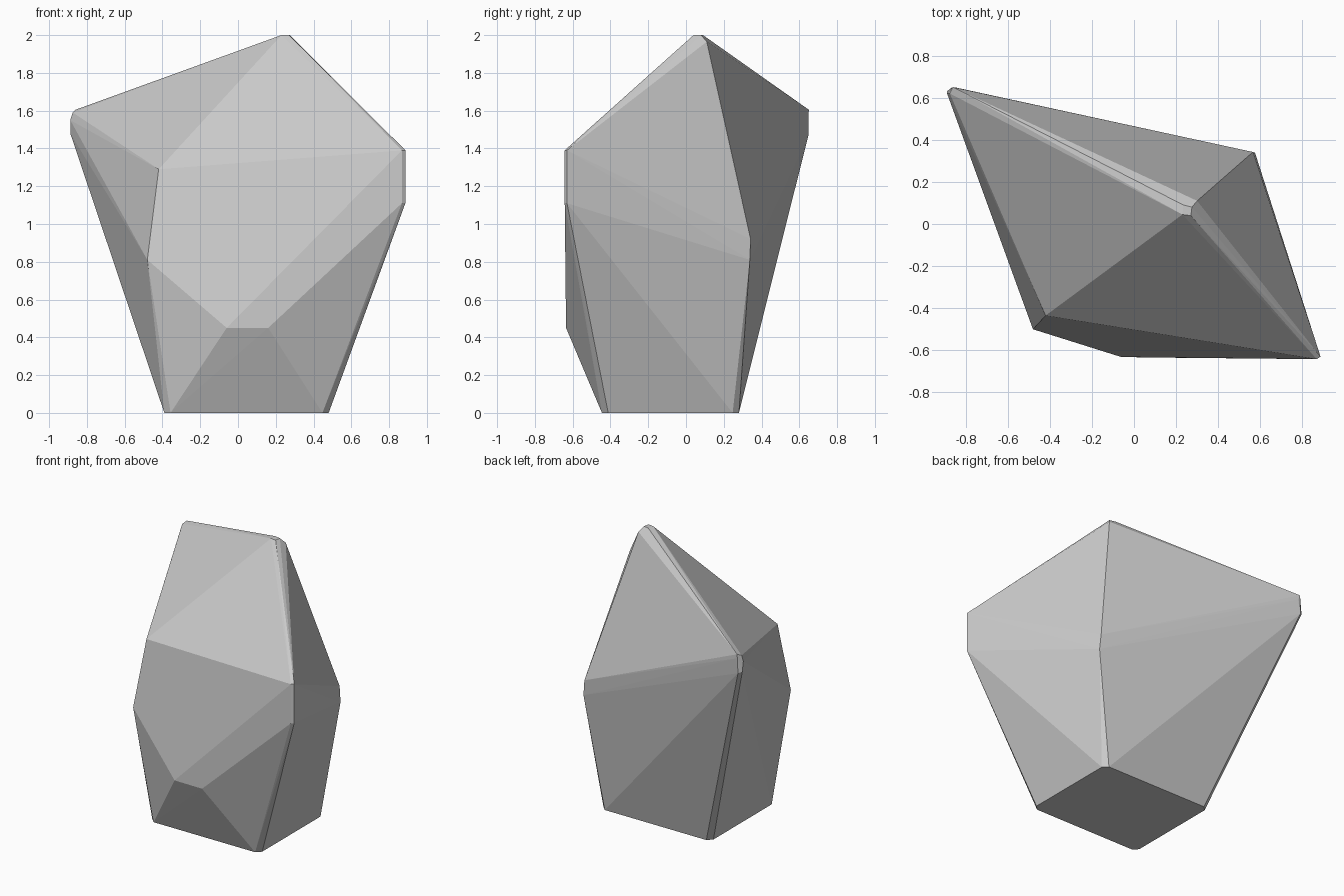
import bpy, bmesh

if "Cube" in bpy.data.objects:
    bpy.data.objects.remove(bpy.data.objects["Cube"])

# Corners of the faceted boulder; clustered points make the worn, chamfered edges
crown = [(.23, .045, 2), (.27, .04, 2), (.275, .08, 2), (.235, .09, 2), (.30, .11, 1.965)]
left_tip = [(-.86, .65, 1.605), (-.875, .62, 1.59), (-.888, .62, 1.55),
            (-.888, .632, 1.48), (-.865, .648, 1.47), (-.845, .648, 1.57)]
right_tip = [(x, y, z) for x, y in ((.868, -.642), (.886, -.63)) for z in (1.39, 1.11)]
back_corner = [(.565, .342, .92), (.575, .338, .81)]
front_corner = [(-.42, -.435, 1.29), (-.48, -.50, .81)]
front_low = [(-.06, -.632, .45), (.16, -.635, .45)]

# Rectangular base with clipped corners
base = []
x0, x1, y0, y1, c = -.39, .48, -.445, .28, .033
for x, sx in ((x0, 1), (x1, -1)):
    for y, sy in ((y0, 1), (y1, -1)):
        base += [(x + sx * c, y, 0), (x, y + sy * c, 0)]

bm = bmesh.new()
for p in crown + left_tip + right_tip + back_corner + front_corner + front_low + base:
    bm.verts.new(p)
hull = bmesh.ops.convex_hull(bm, input=bm.verts)
loose = [v for v in bm.verts if not v.link_faces]
bmesh.ops.delete(bm, geom=loose, context='VERTS')
bmesh.ops.dissolve_limit(bm, angle_limit=0.01, verts=bm.verts, edges=bm.edges)
bmesh.ops.recalc_face_normals(bm, faces=bm.faces)

mesh = bpy.data.meshes.new("boulder")
bm.to_mesh(mesh)
bm.free()
boulder = bpy.data.objects.new("boulder", mesh)
bpy.context.collection.objects.link(boulder)

# Plain grey stone
stone = bpy.data.materials.new("grey stone")
stone.diffuse_color = (.6, .6, .6, 1)
stone.use_nodes = True
stone.node_tree.nodes["Principled BSDF"].inputs["Base Color"].default_value = stone.diffuse_color
mesh.materials.append(stone)
